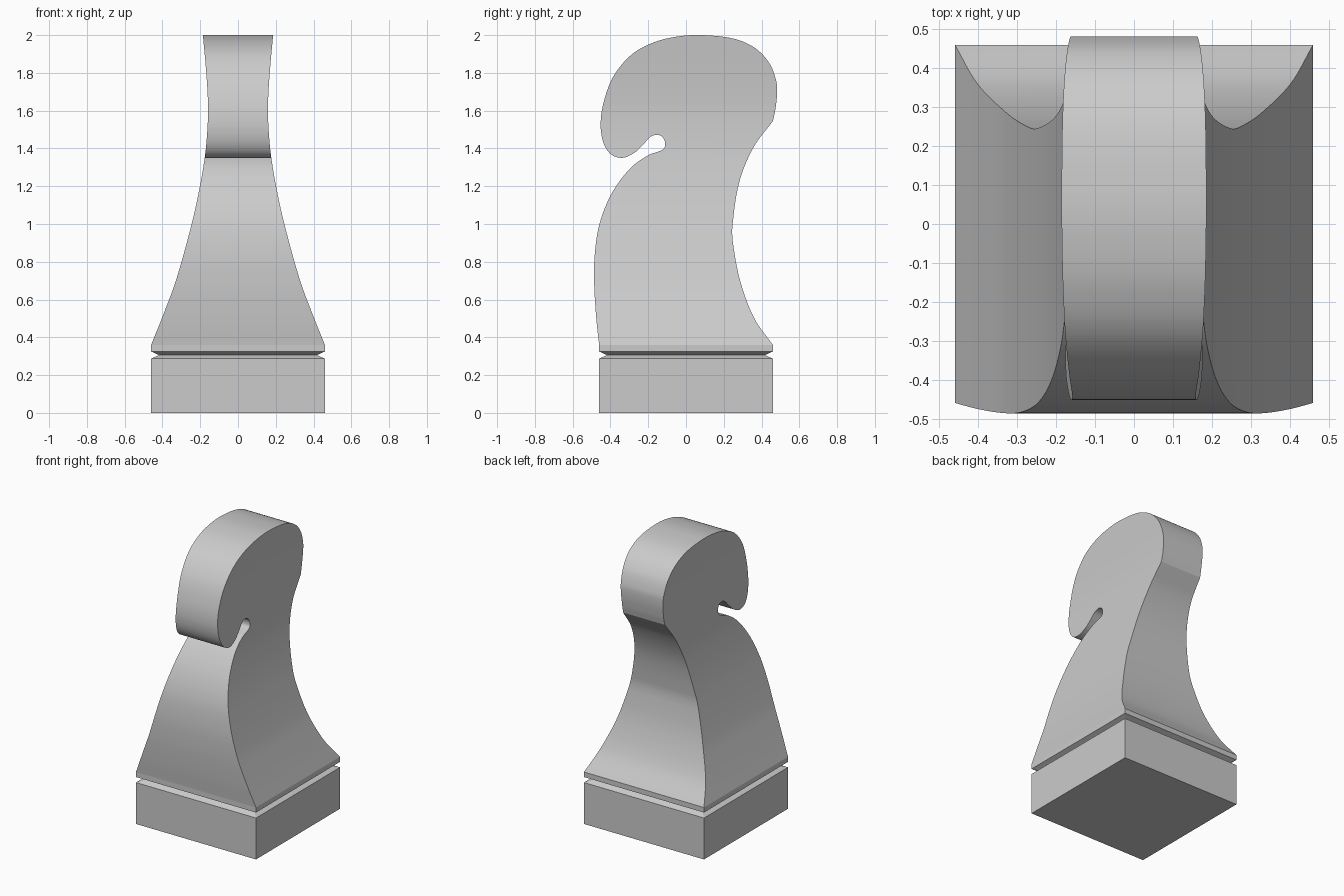
import bpy
import bmesh
from mathutils import Vector

old = bpy.data.objects.get("Cube")
if old:
    bpy.data.objects.remove(old, do_unlink=True)

# One plain material
grey = bpy.data.materials.new("light grey")
grey.use_nodes = True
colour = (0.6, 0.6, 0.6, 1)
grey.diffuse_color = colour
grey.node_tree.nodes["Principled BSDF"].inputs["Base Color"].default_value = colour


def smooth_curve(points, steps=8):
    """Hermite curve through the points, with tangents scaled by chord length."""
    pts = [Vector(p) for p in points]
    last = len(pts) - 1
    tangents = []
    for i in range(last + 1):
        before, after = pts[max(i - 1, 0)], pts[min(i + 1, last)]
        length = (pts[i] - before).length + (after - pts[i]).length
        tangents.append((after - before) / length)
    curve = []
    for i in range(last):
        a, b = pts[i], pts[i + 1]
        chord = (b - a).length
        for s in range(steps):
            t = s / steps
            h = t * t * (3 - 2 * t)
            curve.append(a * (1 - h) + b * h
                         + tangents[i] * chord * t * (1 - t) ** 2
                         - tangents[i + 1] * chord * t * t * (1 - t))
    return curve + [pts[-1]]


def make_object(name, bm):
    bmesh.ops.recalc_face_normals(bm, faces=bm.faces)
    mesh = bpy.data.meshes.new(name)
    bm.to_mesh(mesh)
    bm.free()
    mesh.materials.append(grey)
    obj = bpy.data.objects.new(name, mesh)
    bpy.context.collection.objects.link(obj)
    return obj


def extrude_outline(name, outline, place, depth):
    """Prism of an outline; place(u, v, w) turns outline and depth into x, y, z."""
    bm = bmesh.new()
    face = bm.faces.new([bm.verts.new(place(u, v, -depth)) for u, v in outline])
    grown = bmesh.ops.extrude_face_region(bm, geom=[face])["geom"]
    moved = [g for g in grown if isinstance(g, bmesh.types.BMVert)]
    bmesh.ops.translate(bm, verts=moved, vec=Vector(place(0, 0, 2 * depth)))
    return make_object(name, bm)


# Square plinth with a V groove and a thin collar above it
bm = bmesh.new()
rings = []
for half, z in [(0.46, 0), (0.46, 0.287), (0.418, 0.306), (0.46, 0.325), (0.46, 0.36)]:
    rings.append([bm.verts.new((x * half, y * half, z))
                  for x, y in ((-1, -1), (1, -1), (1, 1), (-1, 1))])
for low, high in zip(rings, rings[1:]):
    for i in range(4):
        j = (i + 1) % 4
        bm.faces.new((low[i], low[j], high[j], high[i]))
bm.faces.new(rings[0])
make_object("square_plinth", bm)

# Side outline (y, z): chest, mouth slot, muzzle and crown, down to the nape
chest_and_head = smooth_curve([
    (-0.46, 0.36), (-0.475, 0.5), (-0.486, 0.68), (-0.483, 0.84), (-0.458, 1.0),
    (-0.396, 1.157), (-0.3, 1.29), (-0.204, 1.362), (-0.135, 1.388),
    (-0.113, 1.405), (-0.112, 1.438), (-0.13, 1.464), (-0.156, 1.472),
    (-0.188, 1.461), (-0.23, 1.417), (-0.278, 1.374), (-0.341, 1.35),
    (-0.4, 1.371), (-0.438, 1.432), (-0.452, 1.528), (-0.436, 1.645),
    (-0.384, 1.782), (-0.288, 1.897), (-0.167, 1.963), (-0.034, 1.994),
    (0.09, 2.0), (0.257, 1.98), (0.368, 1.93), (0.442, 1.85), (0.478, 1.756),
    (0.482, 1.687), (0.472, 1.6), (0.46, 1.545)])
back_of_neck = smooth_curve([
    (0.46, 1.545), (0.357, 1.405), (0.283, 1.225), (0.246, 0.99), (0.25, 0.89),
    (0.288, 0.695), (0.362, 0.5), (0.46, 0.36)])
body = extrude_outline("horse_head_and_neck", chest_and_head + back_of_neck[1:],
                       lambda u, v, w: (w, u, v), 0.6)

# Front outline: half widths, mirrored, trim the body to its flared shape
right_edge = smooth_curve([
    (0.502, 0.26), (0.46, 0.36), (0.388, 0.54), (0.329, 0.7), (0.253, 0.97),
    (0.21, 1.157), (0.175, 1.36), (0.161, 1.52), (0.159, 1.64), (0.168, 1.8),
    (0.186, 2.0), (0.197, 2.1)])
left_edge = [(-x, z) for x, z in reversed(right_edge)]
trimmer = extrude_outline("flare_trimmer", [tuple(p) for p in right_edge] + left_edge,
                          lambda u, v, w: (u, w, v), 0.7)
trimmer.hide_render = True

trim = body.modifiers.new("flare", "BOOLEAN")
trim.operation = "INTERSECT"
trim.solver = "EXACT"
trim.object = trimmer
bpy.ops.object.select_all(action="DESELECT")
bpy.context.view_layer.objects.active = body
body.select_set(True)
bpy.ops.object.modifier_apply(modifier=trim.name)
bpy.data.objects.remove(trimmer, do_unlink=True)

# Open the hidden underside where the body meets the collar
bm = bmesh.new()
bm.from_mesh(body.data)
hidden = [f for f in bm.faces if f.normal.z < -0.9 and f.calc_center_median().z < 0.361]
bmesh.ops.delete(bm, geom=hidden, context="FACES_ONLY")
bm.to_mesh(body.data)
bm.free()
bpy.ops.object.shade_smooth_by_angle(angle=0.26)
